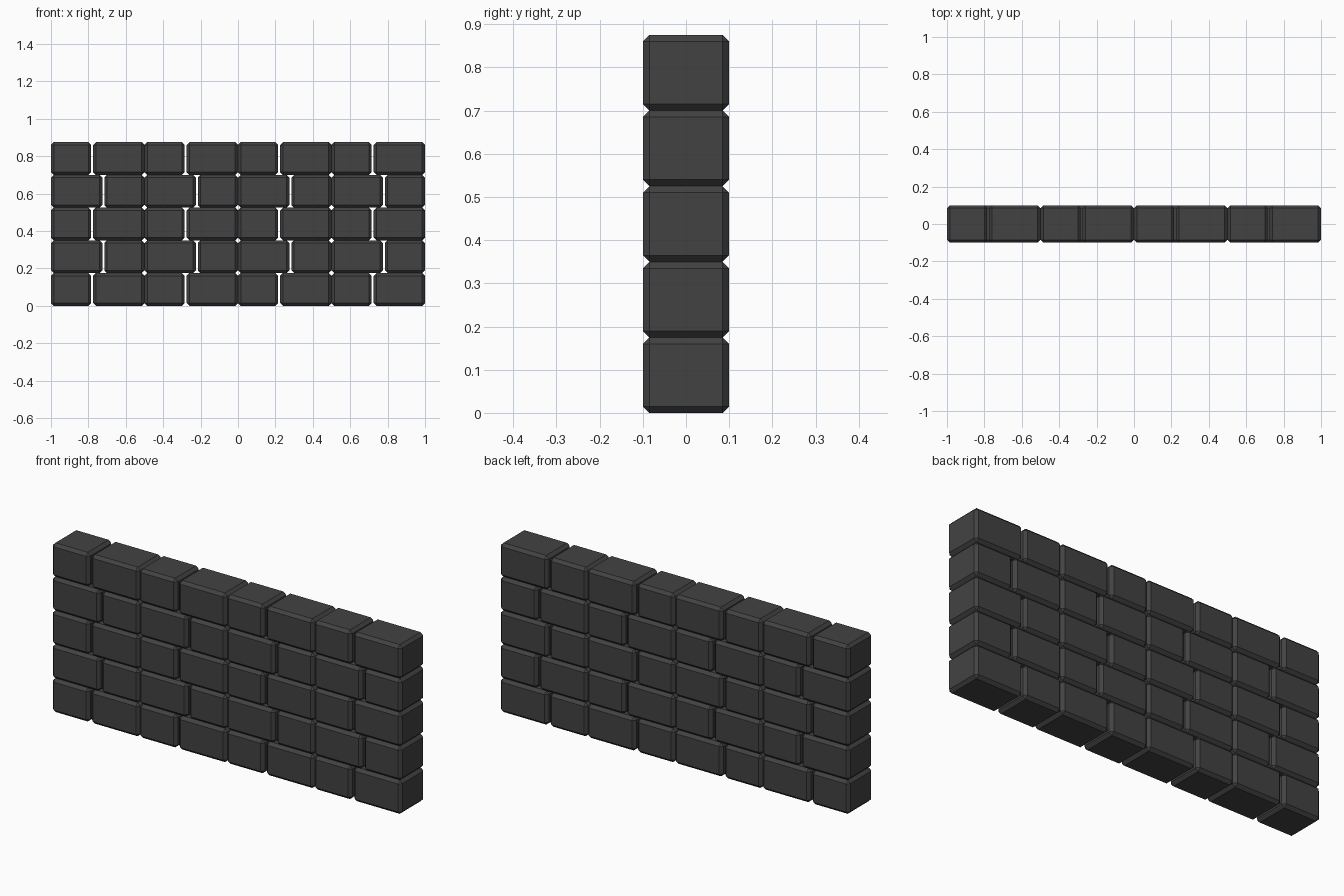
import bpy, bmesh
from mathutils import Matrix

if "Cube" in bpy.data.objects:
    bpy.data.objects.remove(bpy.data.objects["Cube"])

ROWS, ROW_H, DEPTH = 5, 0.175, 0.2
LONG, SHORT, GAP, CHAMFER = 0.275, 0.215, 0.01, 0.015

stone = bpy.data.materials.new("dark_stone")
stone.diffuse_color = (0.055, 0.055, 0.055, 1)
stone.use_nodes = True
stone.node_tree.nodes["Principled BSDF"].inputs["Base Color"].default_value = stone.diffuse_color


def add_brick(name, x0, x1, z0):
    """Box with a single flat chamfer on every edge."""
    bm = bmesh.new()
    place = Matrix.Translation(((x0 + x1) / 2, 0, z0 + ROW_H / 2))
    size = Matrix.Diagonal((x1 - x0, DEPTH, ROW_H, 1))
    bmesh.ops.create_cube(bm, size=1, matrix=place @ size)
    bmesh.ops.bevel(bm, geom=bm.edges[:], offset=CHAMFER, offset_type='OFFSET',
                    segments=1, profile=0.5, affect='EDGES')
    mesh = bpy.data.meshes.new(name)
    bm.to_mesh(mesh)
    bm.free()
    mesh.materials.append(stone)
    bpy.context.collection.objects.link(bpy.data.objects.new(name, mesh))


# Courses of brick pairs; the short/long order swaps on every other row
for row in range(ROWS):
    first = SHORT if row % 2 == 0 else LONG
    for pair in range(4):
        x = -1 + pair * 0.5
        z = row * ROW_H
        add_brick(f"brick_row{row + 1}_{pair * 2 + 1}", x, x + first, z)
        add_brick(f"brick_row{row + 1}_{pair * 2 + 2}", x + first + GAP, x + 0.5, z)
